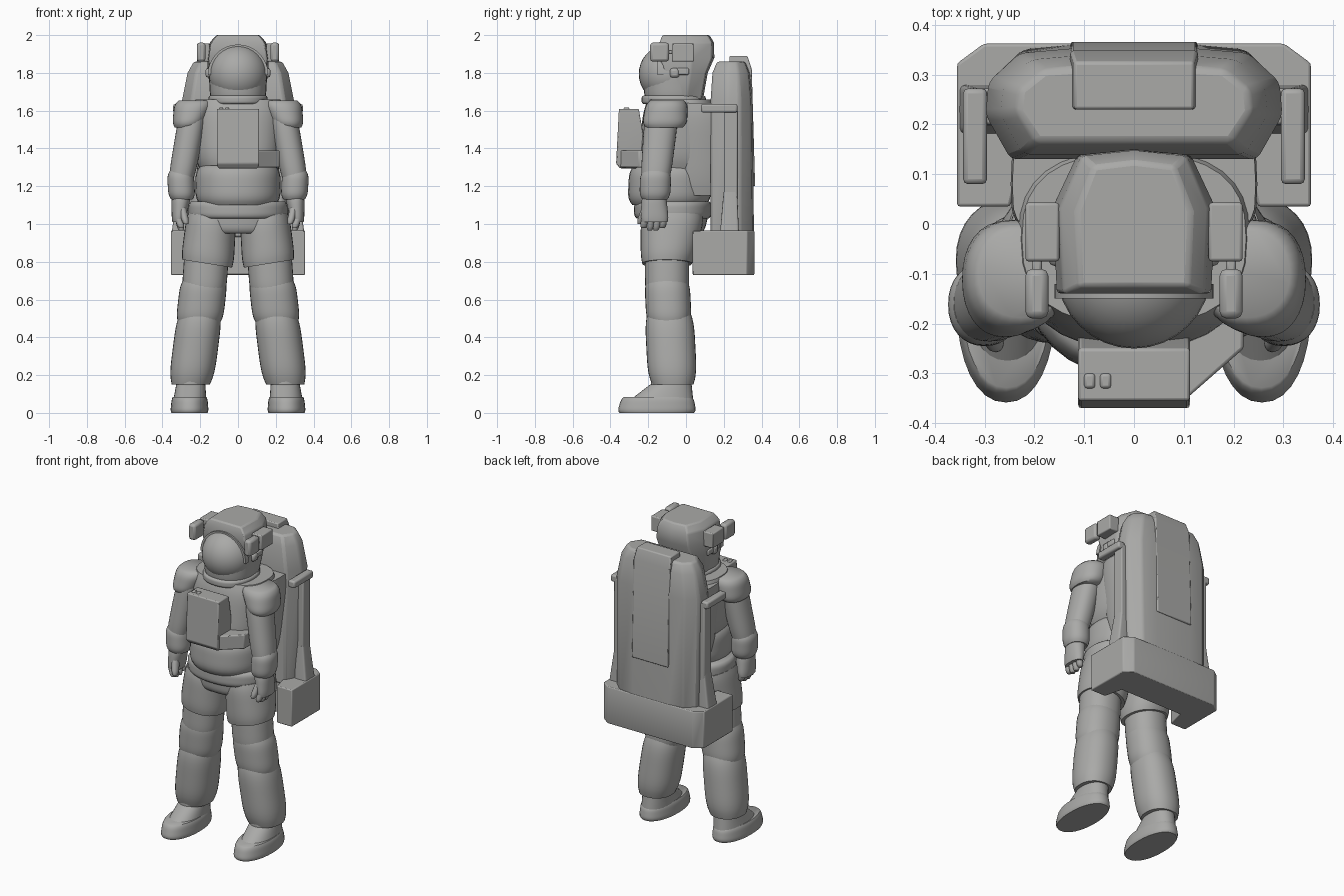
import bpy, bmesh, math

default_cube = bpy.data.objects.get("Cube")
if default_cube:
    bpy.data.objects.remove(default_cube)

suit = bpy.data.materials.new("suit_grey")
suit.use_nodes = True
suit_colour = (0.4, 0.4, 0.39, 1)
suit.diffuse_color = suit_colour
suit.node_tree.nodes["Principled BSDF"].inputs["Base Color"].default_value = suit_colour


def finish(name, bm, angle=40, bevel=0.0, mirror=False):
    bmesh.ops.recalc_face_normals(bm, faces=bm.faces)
    mesh = bpy.data.meshes.new(name)
    bm.to_mesh(mesh)
    bm.free()
    mesh.materials.append(suit)
    part = bpy.data.objects.new(name, mesh)
    bpy.context.collection.objects.link(part)
    if bevel:
        modifier = part.modifiers.new("soft_edges", 'BEVEL')
        modifier.width = bevel
        modifier.segments = 2
        modifier.limit_method = 'ANGLE'
    if mirror:
        part.modifiers.new("other_side", 'MIRROR')
    bpy.ops.object.select_all(action='DESELECT')
    part.select_set(True)
    bpy.context.view_layer.objects.active = part
    bpy.ops.object.shade_smooth_by_angle(angle=math.radians(angle))


def skin(loops):
    """Closed surface through a row of equal loops of points."""
    bm = bmesh.new()
    rows = [[bm.verts.new(point) for point in loop] for loop in loops]
    count = len(rows[0])
    for lower, upper in zip(rows, rows[1:]):
        for i in range(count):
            j = (i + 1) % count
            bm.faces.new((lower[i], lower[j], upper[j], upper[i]))
    bm.faces.new(rows[0])
    bm.faces.new(rows[-1])
    return bm


def mix(start, end, t):
    return [a + (b - a) * t for a, b in zip(start, end)]


def puff(name, low, high, size, top_size=None, pinch=0.1, power=2.2, tilt=0, sides=32, rings=12):
    """Padded segment from low to high, swelling in the middle; off-centre ones are mirrored."""
    loops = []
    for ring in range(rings + 1):
        t = ring / rings
        swell = 1 - pinch * abs(2 * t - 1) ** 4
        x, y, z = mix(low, high, t)
        width, depth = mix(size, top_size or size, t)
        loop = []
        for i in range(sides):
            turn = math.tau * i / sides
            c, s = math.cos(turn), math.sin(turn)
            across = width * swell * math.copysign(abs(c) ** (2 / power), c)
            along = depth * swell * math.copysign(abs(s) ** (2 / power), s)
            loop.append((x + across, y + along, z + tilt * across))
        loops.append(loop)
    finish(name, skin(loops), angle=50, mirror=low[0] > 0)


def box(name, low, high, bevel=0.006):
    (left, front, bottom), (right, back, top) = low, high
    loops = [[(left, front, z), (right, front, z), (right, back, z), (left, back, z)]
             for z in (bottom, top)]
    finish(name, skin(loops), bevel=bevel, mirror=left > 0)


def stack(name, half_plan, levels, bevel):
    """Symmetric plan (width share, depth share) repeated at levels (z, half width, front, back)."""
    plan = half_plan + [(-x, depth) for x, depth in reversed(half_plan) if x]
    loops = [[(x * width, front + depth * (back - front), z) for x, depth in plan]
             for z, width, front, back in levels]
    finish(name, skin(loops), bevel=bevel)


# Torso, pack harness, waist, belt and hips
puff("torso", (0, -0.05, 1.29), (0, -0.03, 1.66), (0.225, 0.21), (0.25, 0.19), power=2.6)
puff("harness", (0, 0.08, 1.15), (0, 0.08, 1.64), (0.2, 0.12), (0.26, 0.12), pinch=0.06, power=4)
puff("waist", (0, -0.09, 1.1), (0, -0.08, 1.31), (0.225, 0.22), pinch=0.12)
puff("belt", (0, -0.07, 1.03), (0, -0.07, 1.12), (0.262, 0.205), pinch=0.06)
puff("hips", (0, -0.07, 0.95), (0, -0.06, 1.07), (0.24, 0.165), (0.27, 0.185))

# Legs
puff("shorts", (0.163, -0.1, 0.79), (0.14, -0.07, 1.04), (0.14, 0.14), (0.13, 0.17),
     pinch=0.06, tilt=0.16)
puff("thigh", (0.18, -0.1, 0.64), (0.165, -0.1, 0.86), (0.118, 0.117), pinch=0.05)
puff("knee", (0.205, -0.09, 0.48), (0.18, -0.1, 0.7), (0.125, 0.12), pinch=0.1)
puff("shin", (0.25, -0.07, 0.15), (0.2, -0.09, 0.54), (0.12, 0.13), pinch=0.16)
puff("ankle", (0.25, -0.08, 0.1), (0.25, -0.08, 0.19), (0.075, 0.105), pinch=0)
puff("boot", (0.257, -0.155, 0), (0.256, -0.15, 0.085), (0.102, 0.21), (0.094, 0.19), pinch=0.06)
puff("instep", (0.256, -0.14, 0.05), (0.25, -0.08, 0.15), (0.09, 0.18), (0.077, 0.11), pinch=0)

# Shoulders, arms and gloves
puff("shoulder", (0.27, -0.115, 1.51), (0.225, -0.1, 1.655), (0.08, 0.12), (0.11, 0.11), pinch=0.2)
puff("upper_arm", (0.298, -0.16, 1.25), (0.24, -0.13, 1.57), (0.07, 0.08), (0.075, 0.09), pinch=0.06)
puff("forearm", (0.297, -0.165, 1.13), (0.305, -0.16, 1.28), (0.071, 0.082), pinch=0.2)
puff("palm", (0.315, -0.165, 1.01), (0.3, -0.17, 1.15), (0.036, 0.075), (0.052, 0.065))
for finger in range(4):
    y = -0.215 + 0.033 * finger
    tip = 0.96 + 0.012 * abs(finger - 1.5)
    puff(f"finger_{finger + 1}", (0.3, y - 0.01, tip), (0.32, y, 1.05), (0.019, 0.019),
         pinch=0.4, sides=12)
puff("thumb", (0.275, -0.24, 1), (0.3, -0.2, 1.11), (0.02, 0.026), pinch=0.4, sides=12)

# Helmet: neck ring, bowl, visor ball, faceted shell and arched brim
puff("neck_ring", (0, -0.065, 1.635), (0, -0.065, 1.68), (0.157, 0.17), pinch=0.06)
puff("helmet_bowl", (0, -0.065, 1.66), (0, -0.07, 1.82), (0.148, 0.155), (0.155, 0.16), pinch=0.04)
visor = bmesh.new()
bmesh.ops.create_uvsphere(visor, u_segments=32, v_segments=18, radius=0.155)
bmesh.ops.translate(visor, verts=visor.verts, vec=(0, -0.095, 1.795))
finish("visor", visor)
stack("helmet_shell", [(0, 0), (0.95, 0), (1, 0.6), (0.7, 0.96), (0, 1)],
      [(1.66, 0.14, -0.13, 0.09), (1.8, 0.16, -0.11, 0.115), (1.88, 0.163, -0.14, 0.15),
       (1.96, 0.15, -0.14, 0.148), (2, 0.115, -0.125, 0.125)], 0.008)
arch = [math.pi * step / 24 for step in range(25)]
finish("brim", skin([[(radius * math.cos(turn), y, 1.79 + radius * math.sin(turn))
                      for radius, y in ((0.14, -0.15), (0.16, -0.15), (0.16, -0.12), (0.14, -0.12))]
                     for turn in arch]))

# Helmet lamps and latches
box("lamp_mount", (0.15, -0.075, 1.86), (0.218, 0.043, 1.955))
box("lamp", (0.172, -0.19, 1.86), (0.218, -0.09, 1.96), bevel=0.014)
box("lamp_pin", (0.185, -0.1, 1.9), (0.205, -0.07, 1.92))
box("latch", (0.14, -0.085, 1.775), (0.172, -0.035, 1.825), bevel=0.014)
box("latch_bar", (0.14, -0.05, 1.79), (0.168, 0.015, 1.825))

# Chest control box, switches and side wedge
stack("chest_box", [(1, 0), (1, 1)],
      [(1.295, 0.105, -0.35, -0.2), (1.32, 0.112, -0.37, -0.2), (1.61, 0.112, -0.355, -0.25)], 0.006)
for switch in range(2):
    x = -0.1 + 0.032 * switch
    box(f"switch_{switch + 1}", (x, -0.33, 1.6), (x + 0.022, -0.3, 1.617))
finish("chest_wedge", skin([[(0.1, -0.355, z), (0.22, -0.25, z), (0.22, -0.15, z), (0.1, -0.15, z)]
                            for z in (1.3, 1.39)]), bevel=0.006)

# Backpack body, flush rear panel and notched base unit
stack("backpack", [(0.83, 0), (1, 0.4), (0.98, 0.7), (0.77, 0.96), (0.43, 1)],
      [(0.93, 0.29, 0.13, 0.36), (1.65, 0.298, 0.13, 0.352),
       (1.8, 0.268, 0.14, 0.338), (1.86, 0.235, 0.165, 0.315)], 0.012)
stack("rear_panel", [(1, 0), (1, 1)],
      [(1.2, 0.128, 0.3, 0.366), (1.82, 0.128, 0.23, 0.348), (1.89, 0.12, 0.23, 0.325)], 0.006)
stack("base_unit", [(0.62, 0.36), (0.7, 0), (1, 0), (1, 0.88), (0.85, 1)],
      [(z, 0.355, 0.035, 0.362) for z in (0.73, 0.965)], 0.006)

# Side struts with flared feet and forward arm rests
box("strut", (0.26, 0.2, 1), (0.32, 0.272, 1.62))
puff("strut_foot", (0.31, 0.23, 0.95), (0.29, 0.235, 1.17), (0.042, 0.05), (0.03, 0.036),
     pinch=0, power=8)
box("arm_rest", (0.295, 0.08, 1.59), (0.343, 0.272, 1.635), bevel=0.01)
